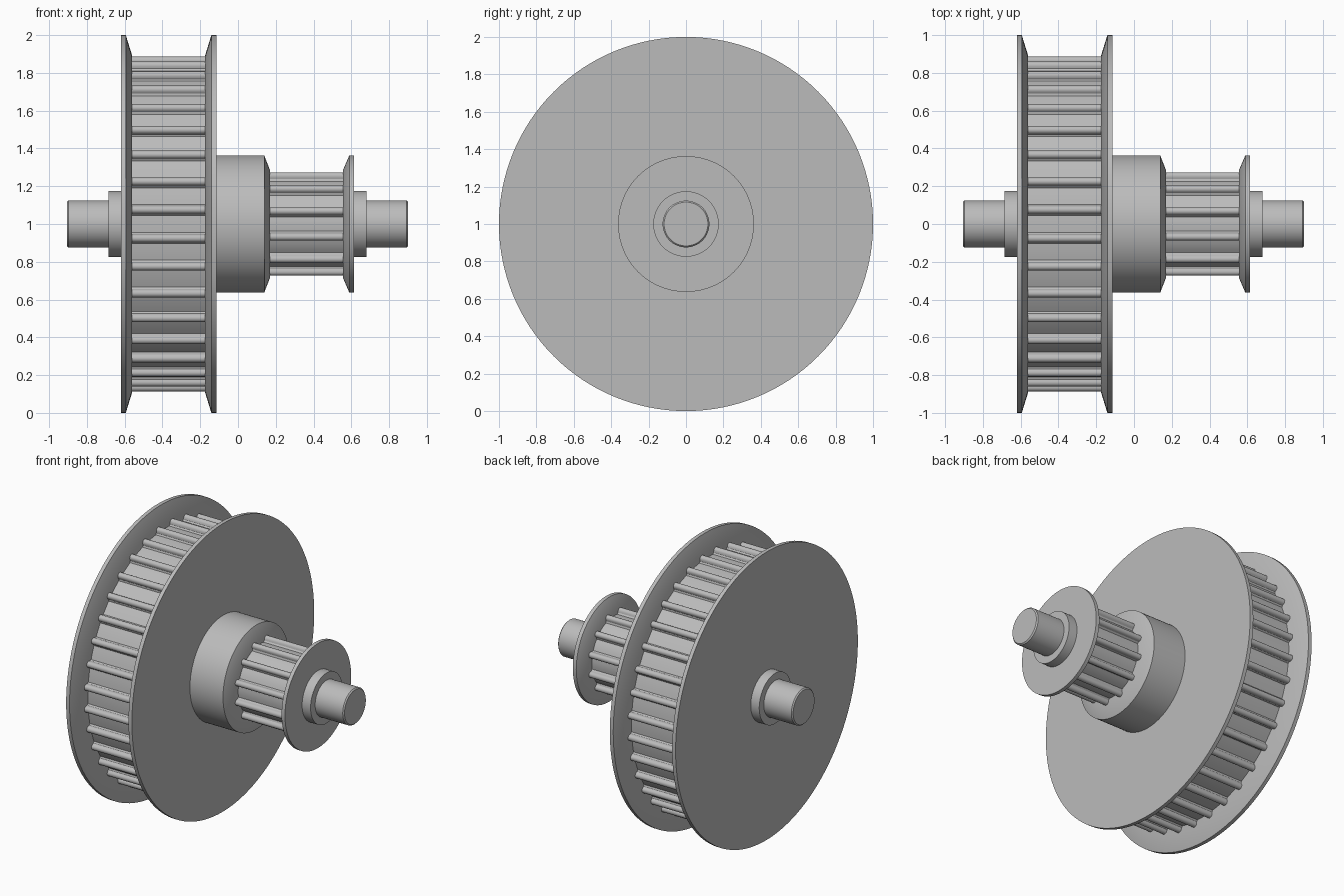
import bpy, bmesh
from math import sin, cos, pi, radians

cube = bpy.data.objects.get("Cube")
if cube:
    bpy.data.objects.remove(cube, do_unlink=True)

steel = bpy.data.materials.new("grey_metal")
steel.use_nodes = True
GREY = (0.5, 0.5, 0.5, 1)
steel.diffuse_color = GREY
steel.node_tree.nodes["Principled BSDF"].inputs["Base Color"].default_value = GREY


def finish(name, bm):
    """Turn a bmesh into a shaded object on the shaft axis."""
    bmesh.ops.recalc_face_normals(bm, faces=bm.faces)
    mesh = bpy.data.meshes.new(name)
    bm.to_mesh(mesh)
    bm.free()
    mesh.materials.append(steel)
    ob = bpy.data.objects.new(name, mesh)
    ob.location.z = 1
    bpy.context.collection.objects.link(ob)
    bpy.ops.object.select_all(action='DESELECT')
    ob.select_set(True)
    bpy.context.view_layer.objects.active = ob
    bpy.ops.object.shade_smooth_by_angle(angle=radians(30))
    return ob


def skin(bm, rings):
    """Join consecutive closed loops of vertices with quads."""
    for a, b in zip(rings, rings[1:]):
        n = len(a)
        for i in range(n):
            j = (i + 1) % n
            bm.faces.new((a[i], a[j], b[j], b[i]))


def lathe(name, profile, closed=True, segs=128):
    """Revolve (x, radius) points about the x axis."""
    bm = bmesh.new()
    rings = [[bm.verts.new((x, r * cos(2 * pi * i / segs), r * sin(2 * pi * i / segs)))
              for i in range(segs)] for x, r in profile]
    skin(bm, rings + rings[:1] if closed else rings)
    if not closed:
        bm.faces.new(rings[0])
        bm.faces.new(rings[-1])
    return finish(name, bm)


def toothed_rim(name, x0, x1, radius, teeth):
    """Sleeve with narrow round-topped ridges and wide grooves."""
    depth, half, base = 0.042, 0.022, 0.03
    # one ridge: (sideways offset, radius)
    ridge = [(-base, radius - depth), (-half, radius - depth * 0.75)]
    ridge += [(-half * cos(pi * k / 8), radius - half * (1 - sin(pi * k / 8)))
              for k in range(9)]
    ridge += [(half, radius - depth * 0.75), (base, radius - depth)]
    pitch = 2 * pi / teeth
    outline = []
    for t in range(teeth):
        mid = (t + 0.5) * pitch
        outline += [(r, mid + s / radius) for s, r in ridge]
        # curved groove floor up to the next ridge
        start, end = mid + base / radius, mid + pitch - base / radius
        outline += [(radius - depth, start + (end - start) * k / 4) for k in (1, 2, 3)]
    bm = bmesh.new()
    skin(bm, [[bm.verts.new((x, r * cos(a), r * sin(a))) for r, a in outline]
              for x in (x0, x1)])
    return finish(name, bm)


SHAFT, COLLAR, SMALL, BIG = 0.125, 0.175, 0.363, 1.0
BIG_RIM, SMALL_RIM = 0.89, 0.283

# Shaft with chamfered ends
lathe("shaft", [(-0.905, SHAFT - 0.008), (-0.897, SHAFT),
                (0.892, SHAFT), (0.9, SHAFT - 0.008)], closed=False)

# Collars at both sides
for name, x0, x1 in (("right_collar", -0.685, -0.62), ("left_collar", 0.615, 0.68)):
    lathe(name, [(x0, SHAFT), (x0, COLLAR), (x1, COLLAR), (x1, SHAFT)])

# Flanges: outer face, flat edge, bevelled inner face
for name, x, d, outer, rim in (("large_flange_right", -0.62, 1, BIG, BIG_RIM),
                               ("large_flange_left", -0.115, -1, BIG, BIG_RIM),
                               ("small_flange", 0.615, -1, SMALL, SMALL_RIM)):
    lathe(name, [(x, SHAFT), (x, outer), (x + d * 0.026, outer),
                 (x + d * 0.06, rim), (x + d * 0.06, SHAFT)])

# Spacer drum between the pulleys
lathe("spacer_drum", [(-0.115, SHAFT), (-0.115, SMALL), (0.139, SMALL),
                      (0.17, SMALL_RIM), (0.17, SHAFT)])

# Toothed belt rims
toothed_rim("large_toothed_rim", -0.56, -0.175, BIG_RIM, 36)
toothed_rim("small_toothed_rim", 0.17, 0.555, SMALL_RIM, 12)
